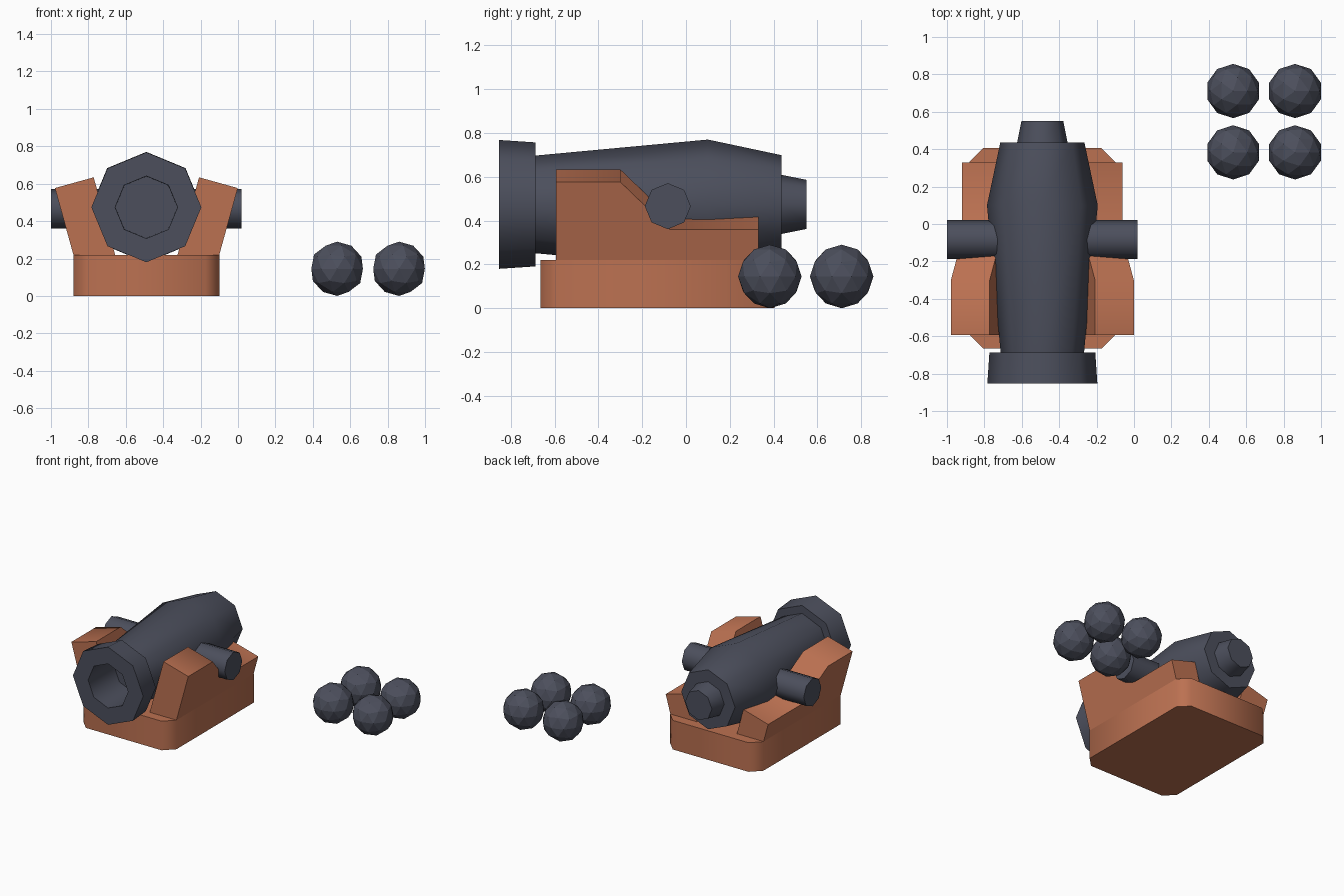
import bpy, bmesh, math
from mathutils import Vector

if "Cube" in bpy.data.objects:
    bpy.data.objects.remove(bpy.data.objects["Cube"])

CX = -0.49   # cannon centre line in x


def material(name, rgb):
    m = bpy.data.materials.new(name)
    m.diffuse_color = (*rgb, 1)
    m.use_nodes = True
    m.node_tree.nodes["Principled BSDF"].inputs["Base Color"].default_value = m.diffuse_color
    return m


IRON = material("dark_iron", (0.072, 0.078, 0.108))
WOOD = material("red_brown_wood", (0.50, 0.165, 0.083))


def finish(name, bm, mat, smooth=True):
    bmesh.ops.remove_doubles(bm, verts=bm.verts, dist=1e-5)
    bmesh.ops.recalc_face_normals(bm, faces=bm.faces)
    me = bpy.data.meshes.new(name)
    bm.to_mesh(me)
    bm.free()
    me.materials.append(mat)
    ob = bpy.data.objects.new(name, me)
    bpy.context.collection.objects.link(ob)
    if smooth:
        bpy.ops.object.select_all(action='DESELECT')
        bpy.context.view_layer.objects.active = ob
        ob.select_set(True)
        bpy.ops.object.shade_smooth_by_angle(angle=math.radians(50))
    return ob


def lathe(name, profile, centre, axis, mat, sides=8):
    """Spin (along, radius) points about the x or y axis, with a corner at the top."""
    bm = bmesh.new()
    rings = []
    for d, r in profile:
        ring = []
        for i in range(sides):
            a = 2 * math.pi * i / sides
            s, c = r * math.sin(a), r * math.cos(a)
            off = Vector((s, d, c)) if axis == 'y' else Vector((d, s, c))
            ring.append(bm.verts.new(Vector(centre) + off))
        rings.append(ring)
    for a, b in zip(rings, rings[1:]):
        for i in range(sides):
            j = (i + 1) % sides
            bm.faces.new((a[i], a[j], b[j], b[i]))
    bm.faces.new(rings[0])
    bm.faces.new(rings[-1])
    return finish(name, bm, mat)


def extrude(name, points, vector, mat):
    bm = bmesh.new()
    face = bm.faces.new([bm.verts.new(p) for p in points])
    geom = bmesh.ops.extrude_face_region(bm, geom=[face])["geom"]
    verts = [g for g in geom if isinstance(g, bmesh.types.BMVert)]
    bmesh.ops.translate(bm, verts=verts, vec=vector)
    # close the starting side
    if face.is_valid is False:
        bmesh.ops.holes_fill(bm, edges=bm.edges)
    return finish(name, bm, mat)


# Barrel: bore, muzzle ring, swelling body and rear knob in one profile
lathe("barrel", [(-0.55, 0.165), (-0.853, 0.167), (-0.853, 0.294), (-0.687, 0.283),
                 (-0.687, 0.223), (0.10, 0.296), (0.435, 0.225),
                 (0.435, 0.135), (0.55, 0.112)], (CX, 0, 0.474), 'y', IRON)

# Cross pin through the barrel
lathe("trunnion", [(-0.51, 0.105), (0.51, 0.105)], (CX, -0.083, 0.466), 'x', IRON)

# Base block with cut corners
hx, y0, y1, c = 0.39, -0.665, 0.405, 0.073
outline = [(-hx + c, y0), (hx - c, y0), (hx, y0 + c), (hx, y1 - c),
           (hx - c, y1), (-hx + c, y1), (-hx, y1 - c), (-hx, y0 + c)]
extrude("base", [(CX + x, y, 0) for x, y in outline], (0, 0, 0.22), WOOD)

# Leaning stepped cheeks, one each side
tilt = math.radians(15.5)
side_profile = [(-0.593, -0.07), (0.33, -0.07), (0.33, 0.145),
                (-0.075, 0.145), (-0.30, 0.37), (-0.593, 0.37)]
for side, label in ((-1, "left"), (1, "right")):
    pts = [(CX + side * (0.39 + v * math.sin(tilt)), y, 0.22 + v * math.cos(tilt))
           for y, v in side_profile]
    inward = Vector((-side * math.cos(tilt), 0, math.sin(tilt))) * 0.215
    extrude("cheek_" + label, pts, inward, WOOD)

# Four cannonballs
for i, x in enumerate((0.53, 0.861)):
    for j, y in enumerate((0.383, 0.711)):
        bm = bmesh.new()
        bmesh.ops.create_icosphere(bm, subdivisions=2, radius=0.145)
        bmesh.ops.translate(bm, verts=bm.verts, vec=(x, y, 0.145))
        finish(f"cannonball_{i * 2 + j + 1}", bm, IRON, smooth=False)
